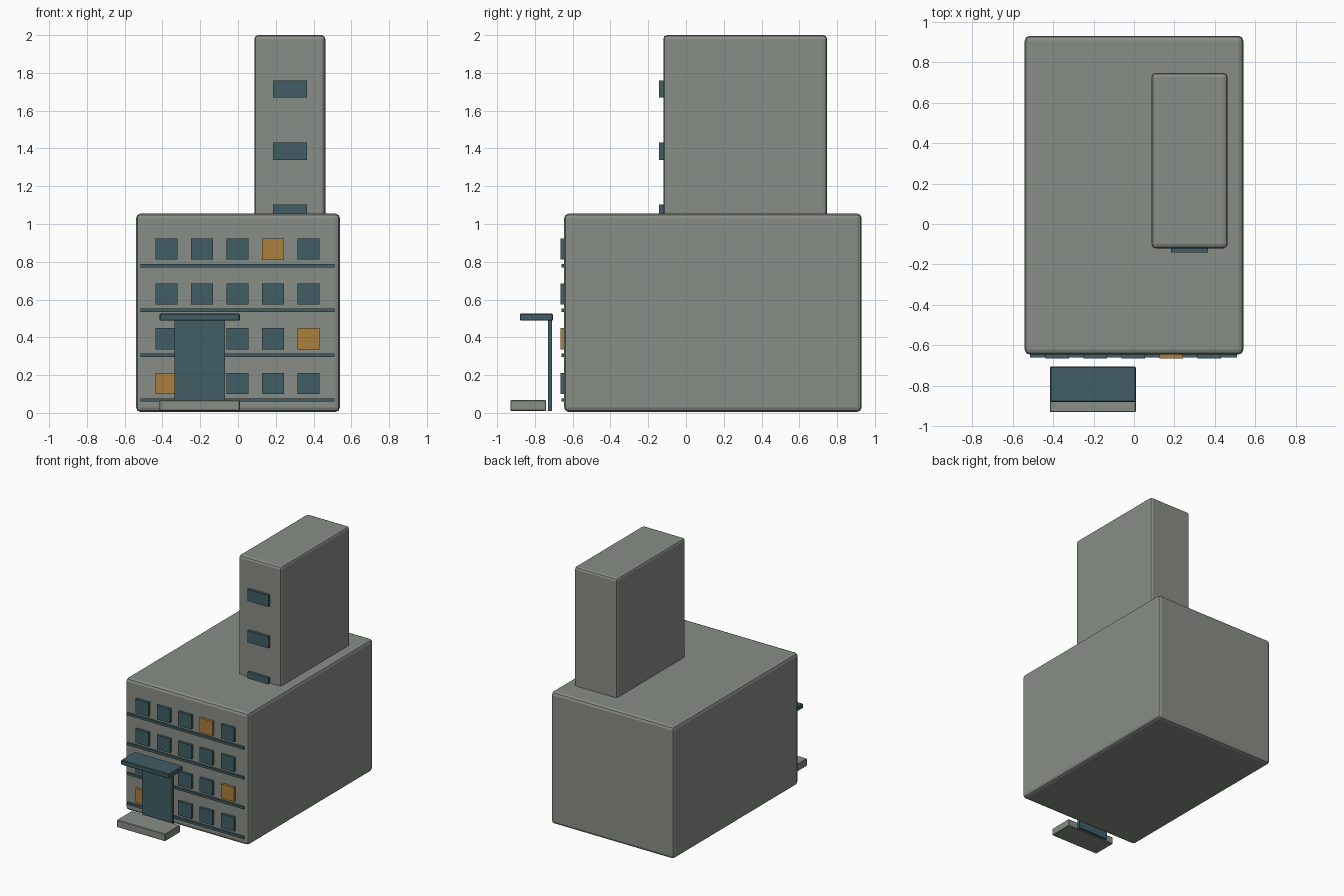
import bpy
import bmesh
from mathutils import Vector

if "Cube" in bpy.data.objects:
    bpy.data.objects.remove(bpy.data.objects["Cube"])


def material(name, rgb):
    m = bpy.data.materials.new(name)
    m.diffuse_color = (*rgb, 1.0)
    m.use_nodes = True
    m.node_tree.nodes["Principled BSDF"].inputs["Base Color"].default_value = m.diffuse_color
    return m


CONCRETE = material("grey concrete", (0.25, 0.27, 0.24))
GLASS = material("dark teal", (0.053, 0.112, 0.13))
LIT = material("warm amber", (0.41, 0.21, 0.045))


def box(name, x, y, z, mat, bevel=0.0, segments=2):
    """Box spanning the given (min, max) ranges, with optional rounded edges."""
    lo, hi = Vector((x[0], y[0], z[0])), Vector((x[1], y[1], z[1]))
    bm = bmesh.new()
    bmesh.ops.create_cube(bm, size=1)
    bmesh.ops.scale(bm, vec=hi - lo, verts=bm.verts)
    mesh = bpy.data.meshes.new(name)
    bm.to_mesh(mesh)
    bm.free()
    mesh.materials.append(mat)
    ob = bpy.data.objects.new(name, mesh)
    ob.location = (lo + hi) / 2
    bpy.context.collection.objects.link(ob)
    if bevel:
        mod = ob.modifiers.new("rounded edges", "BEVEL")
        mod.width = bevel
        mod.segments = segments
    return ob


# Main block and rooftop tower
FRONT = -0.645
TOWER_FRONT = -0.12
box("main_block", (-0.54, 0.54), (FRONT, 0.93), (0.005, 1.055), CONCRETE, 0.024)
box("tower", (0.087, 0.462), (TOWER_FRONT, 0.747), (0.95, 2.0), CONCRETE, 0.02)

# Facade windows, a few of them lit, with a ledge below each row
lit_windows = {(0, 0), (1, 4), (3, 3)}
for row in range(4):
    z = 0.155 + row * 0.2373
    box(f"ledge_{row}", (-0.515, 0.51), (FRONT - 0.015, FRONT + 0.01),
        (z - 0.096, z - 0.078), GLASS)
    for col in range(5):
        x = -0.379 + col * 0.1878
        mat = LIT if (row, col) in lit_windows else GLASS
        box(f"window_{row}_{col}", (x - 0.058, x + 0.058),
            (FRONT - 0.02, FRONT + 0.005), (z - 0.056, z + 0.056), mat)

# Tower windows
for i in range(3):
    z = 1.057 + i * 0.329
    box(f"tower_window_{i}", (0.184, 0.366), (TOWER_FRONT - 0.022, TOWER_FRONT + 0.005),
        (z - 0.046, z + 0.046), GLASS)

# Entrance: door panel, canopy and front step
box("door_panel", (-0.335, -0.068), (-0.73, -0.71), (0.01, 0.50), GLASS)
box("canopy", (-0.416, 0.01), (-0.88, -0.705), (0.488, 0.525), GLASS, 0.005, 1)
box("front_step", (-0.416, 0.01), (-0.93, -0.74), (0.01, 0.068), CONCRETE, 0.004, 1)
